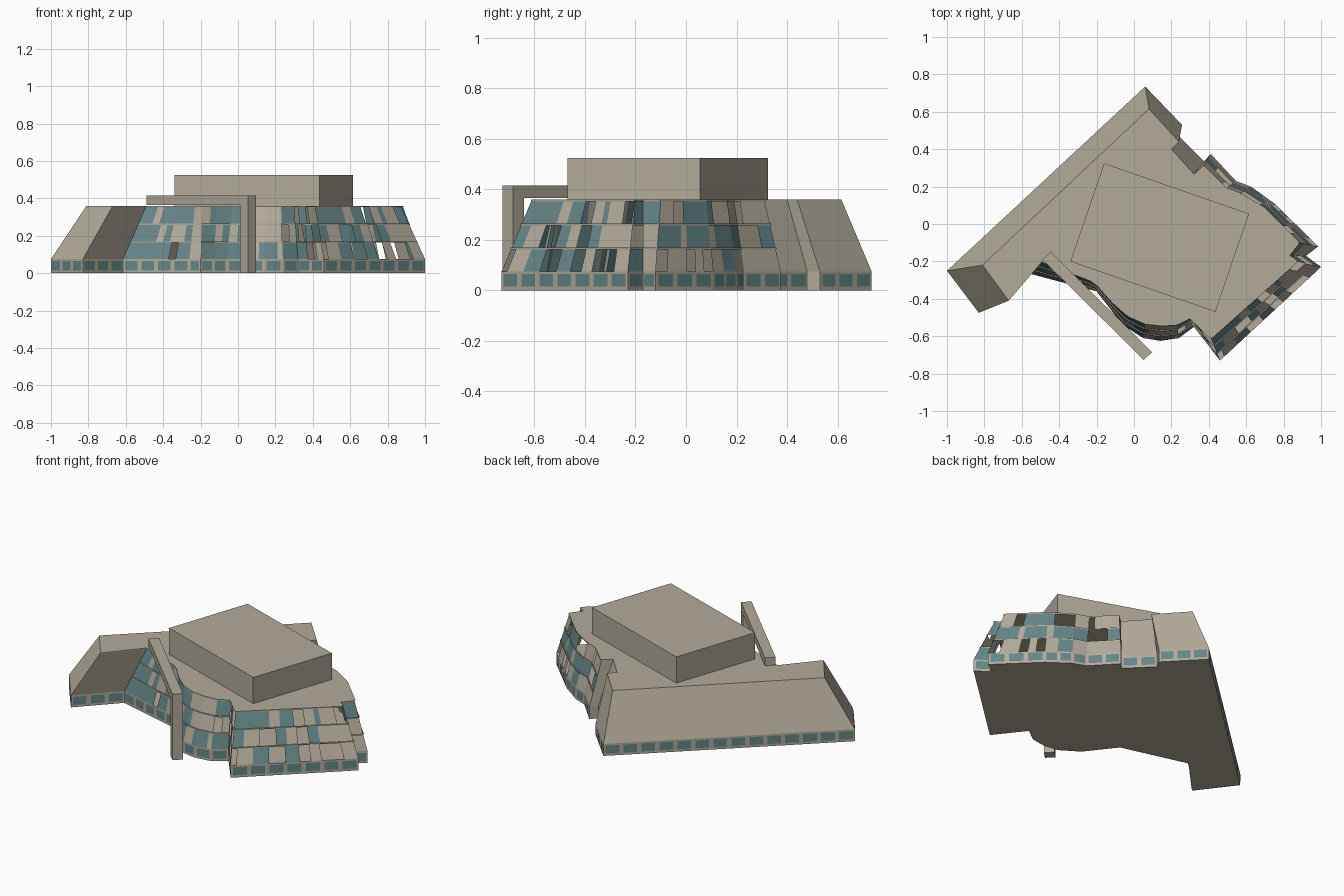
import bpy
import bmesh
import random
from mathutils import Vector

random.seed(7)
cube = bpy.data.objects.get("Cube")
if cube:
    bpy.data.objects.remove(cube, do_unlink=True)


def make_material(name, rgb):
    mat = bpy.data.materials.new(name)
    mat.use_nodes = True
    color = (*rgb, 1)
    mat.diffuse_color = color
    mat.node_tree.nodes["Principled BSDF"].inputs["Base Color"].default_value = color
    return mat


STONE = make_material("warm stone", (0.45, 0.41, 0.33))
GLASS = make_material("teal glass", (0.13, 0.235, 0.245))

BASE_Z, ROOF_Z = 0.075, 0.36

# Share of glass and of open cells for each kind of wall
STYLES = {"west": (0.55, 0.04), "bow": (0.35, 0.04),
          "jog": (0.4, 0.25), "south": (0.36, 0.28), "north": (0.42, 0.14)}

# Foot point, eave point, and the kind of wall that starts there
OUTLINE = [
    ((-1, -.25), (-.81, -.22), "plain"),
    ((-.83, -.475), (-.67, -.41), "plain"),
    ((-.615, -.25), (-.49, -.2), "west"),
    ((-.26, -.345), (-.23, -.3), "west"),
    ((-.2, -.36), (-.19, -.33), "west"),
    ((-.13, -.45), (-.11, -.42), "west"),
    ((-.06, -.54), (-.03, -.49), "bow"),
    ((.05, -.61), (.06, -.53), "bow"),
    ((.14, -.625), (.15, -.54), "bow"),
    ((.24, -.61), (.23, -.535), "bow"),
    ((.32, -.55), (.3, -.5), "jog"),
    ((.46, -.73), (.41, -.61), "south"),
    ((1, -.23), (.87, -.2), "north"),
    ((.92, -.17), (.825, -.17), "north"),
    ((.985, -.12), (.88, -.1), "north"),
    ((.755, .107), (.7, .08), "north"),
    ((.625, .2), (.57, .16), "north"),
    ((.545, .23), (.49, .19), "north"),
    ((.41, .375), (.37, .31), "plain"),
    ((.375, .335), (.32, .267), "plain"),
    ((.23, .48), (.2, .4), "plain"),
    ((.257, .53), (.24, .44), "plain"),
    ((.06, .735), (.08, .615), "plain"),
]
FOOT = [Vector((*p[0], BASE_Z)) for p in OUTLINE]
EAVE = [Vector((*p[1], ROOF_Z)) for p in OUTLINE]
COUNT = len(OUTLINE)


def finish(name, bm, materials):
    mesh = bpy.data.meshes.new(name)
    bm.to_mesh(mesh)
    bm.free()
    for mat in materials:
        mesh.materials.append(mat)
    obj = bpy.data.objects.new(name, mesh)
    bpy.context.collection.objects.link(obj)
    return obj


def add_face(bm, points, slot=0):
    face = bm.faces.new([bm.verts.new(p) for p in points])
    face.material_index = slot
    return face


def prism(name, corners, low, high):
    bm = bmesh.new()
    face = add_face(bm, [(x, y, low) for x, y in corners])
    top = bmesh.ops.extrude_face_region(bm, geom=[face])["geom"]
    verts = [v for v in top if isinstance(v, bmesh.types.BMVert)]
    bmesh.ops.translate(bm, verts=verts, vec=(0, 0, high - low))
    bmesh.ops.recalc_face_normals(bm, faces=bm.faces)
    return finish(name, bm, [STONE])


def outward(a, b):
    d = (b - a).normalized()
    return Vector((d.y, -d.x, 0))


# Ground floor slab, and the roof deck
prism("ground_floor", [p[0] for p in OUTLINE], 0, BASE_Z)
prism("roof_deck", [p[1] for p in OUTLINE], ROOF_Z - 0.006, ROOF_Z)

# Ribbon of windows around the ground floor
bm = bmesh.new()
for i in range(COUNT):
    a, b = FOOT[i], FOOT[(i + 1) % COUNT]
    length = (b - a).length
    if length < 0.06:
        continue
    panes = max(1, round(length / 0.1))
    push = outward(a, b) * 0.002
    for k in range(panes):
        p = a.lerp(b, (k + 0.12) / panes) + push
        q = a.lerp(b, (k + 0.88) / panes) + push
        low, high = Vector((0, 0, 0.015 - BASE_Z)), Vector((0, 0, -0.01))
        add_face(bm, [p + low, q + low, q + high, p + high])
finish("ground_windows", bm, [GLASS])

# Plain sloping walls
bm = bmesh.new()
for i in range(COUNT):
    j = (i + 1) % COUNT
    if OUTLINE[i][2] == "plain":
        add_face(bm, [FOOT[i], FOOT[j], EAVE[j], EAVE[i]])
finish("sloping_walls", bm, [STONE])


# Three storeys of mixed panels on the leaning walls
def splits(length):
    columns = max(1, round(length / 0.058))
    widths = [random.choice((0.5, 1, 1, 1.3)) for _ in range(columns)]
    marks = [0]
    for w in widths:
        marks.append(marks[-1] + w / sum(widths))
    return marks


panels = bmesh.new()
ledges = bmesh.new()
for i in range(COUNT):
    style = OUTLINE[i][2]
    if style == "plain":
        continue
    j = (i + 1) % COUNT
    glass_share, open_share = STYLES[style]
    push = outward(FOOT[i], FOOT[j]) * 0.006
    for row in range(3):
        a, b = (FOOT[n].lerp(EAVE[n], row / 3) for n in (i, j))
        c, d = (FOOT[n].lerp(EAVE[n], (row + 1) / 3) for n in (i, j))
        marks = splits((b - a).length)
        for s, t in zip(marks, marks[1:]):
            pick = random.random()
            if pick < open_share:
                continue
            slot = 1 if pick < open_share + glass_share else 0
            add_face(panels, [a.lerp(b, s), a.lerp(b, t),
                              c.lerp(d, t), c.lerp(d, s)], slot)
        # Slim ledge over each storey
        drop = Vector((0, 0, -0.007))
        add_face(ledges, [c + push + drop, d + push + drop, d + push, c + push])
        add_face(ledges, [c + push, d + push, d, c])
finish("facade_panels", panels, [STONE, GLASS])
finish("facade_ledges", ledges, [STONE])

# Rooftop block
prism("rooftop_block", [(-.34, -.2), (.435, -.47), (.615, .055), (-.16, .325)],
      ROOF_Z, 0.525)

# Long beam across the entrance, with its leg
prism("entrance_beam", [(-.49, -.19), (.053, -.727), (.096, -.685), (-.445, -.148)],
      0.365, 0.415)
prism("beam_leg", [(.01, -.684), (.053, -.727), (.096, -.685), (.053, -.642)],
      0, 0.365)
